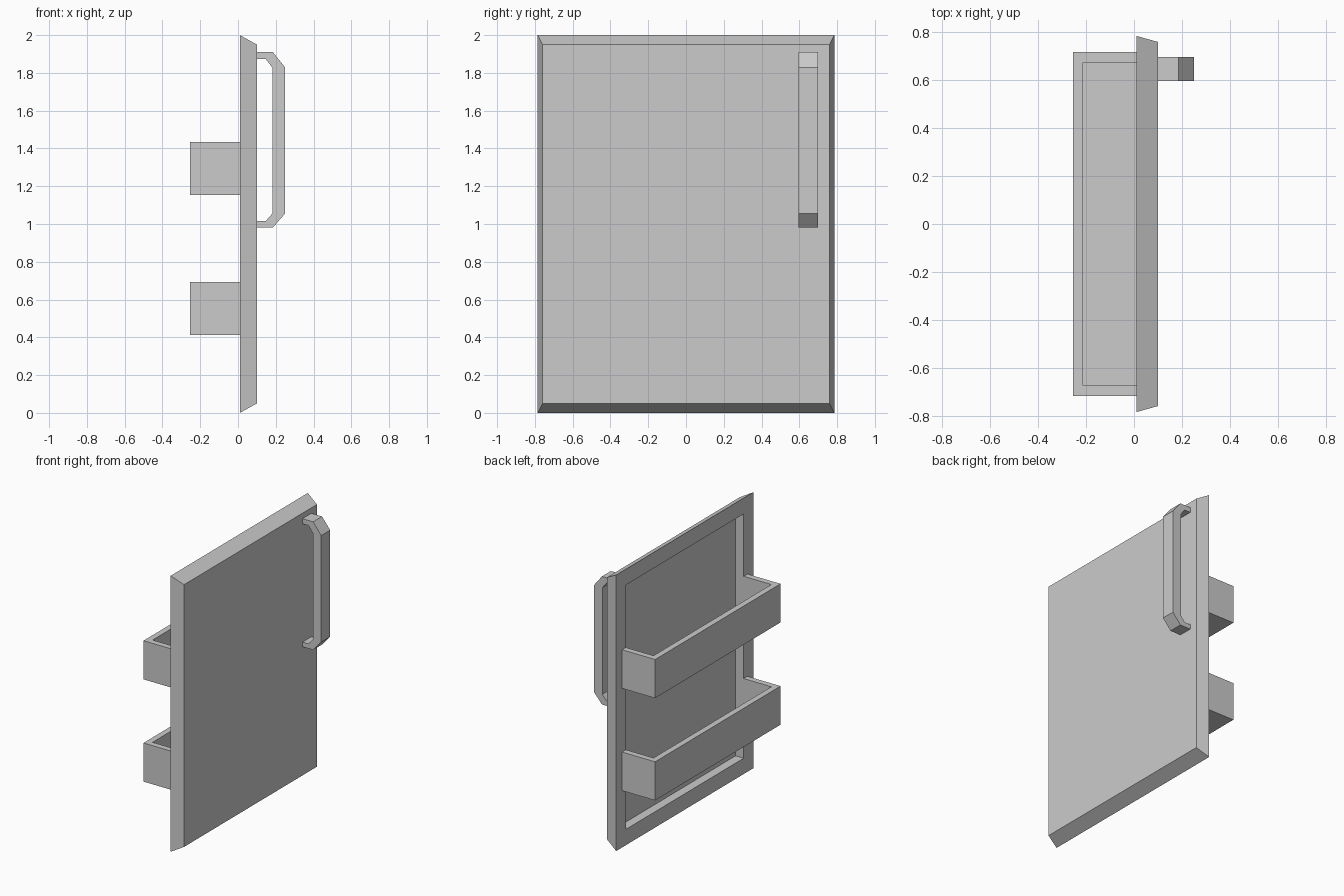
import bpy
import bmesh

if "Cube" in bpy.data.objects:
    bpy.data.objects.remove(bpy.data.objects["Cube"])


def make_object(name, bm):
    bmesh.ops.recalc_face_normals(bm, faces=bm.faces)
    mesh = bpy.data.meshes.new(name)
    bm.to_mesh(mesh)
    bm.free()
    obj = bpy.data.objects.new(name, mesh)
    bpy.context.collection.objects.link(obj)
    return obj


def ring(bm, x, y, z0, z1):
    """Rectangle of vertices in the plane at x."""
    return [bm.verts.new((x, a, b)) for a, b in
            ((-y, z0), (y, z0), (y, z1), (-y, z1))]


def extrude_profile(name, points, offset):
    """Prism from a closed outline of 3D points."""
    bm = bmesh.new()
    face = bm.faces.new([bm.verts.new(p) for p in points])
    result = bmesh.ops.extrude_face_region(bm, geom=[face], use_keep_orig=True)
    moved = [v for v in result["geom"] if isinstance(v, bmesh.types.BMVert)]
    bmesh.ops.translate(bm, verts=moved, vec=offset)
    return make_object(name, bm)


# Door panel: tapered front, framed back with a shallow recess
bm = bmesh.new()
rings = [ring(bm, 0.10, 0.76, 0.05, 1.95),
         ring(bm, 0.01, 0.785, 0.0, 2.0),
         ring(bm, 0.01, 0.675, 0.115, 1.885),
         ring(bm, 0.075, 0.675, 0.115, 1.885)]
for a, b in zip(rings, rings[1:]):
    for i in range(4):
        j = (i + 1) % 4
        bm.faces.new((a[i], a[j], b[j], b[i]))
bm.faces.new(rings[0])
bm.faces.new(rings[-1])
make_object("door_panel", bm)

# Handle: chamfered C-shaped bar near the +y edge
outer = [(0.10, 1.91), (0.185, 1.91), (0.25, 1.828), (0.25, 1.056), (0.185, 0.982), (0.10, 0.982)]
inner = [(0.10, 1.016), (0.147, 1.016), (0.182, 1.056), (0.182, 1.828), (0.147, 1.873), (0.10, 1.873)]
extrude_profile("handle", [(x, 0.596, z) for x, z in outer + inner], (0, 0.102, 0))

# Shelf bins: U-shaped wall with a floor, open at the top
back, front, wide, wall, height = 0.01, -0.255, 0.718, 0.043, 0.28
u_shape = [(back, -wide), (front, -wide), (front, wide), (back, wide),
           (back, wide - wall), (front + wall, wide - wall),
           (front + wall, wall - wide), (back, wall - wide)]
floor = [(back, wall - wide), (front + wall, wall - wide),
         (front + wall, wide - wall), (back, wide - wall)]
for label, z in (("lower", 0.412), ("upper", 1.153)):
    extrude_profile(label + "_bin_wall", [(x, y, z) for x, y in u_shape], (0, 0, height))
    extrude_profile(label + "_bin_floor", [(x, y, z) for x, y in floor], (0, 0, wall))
